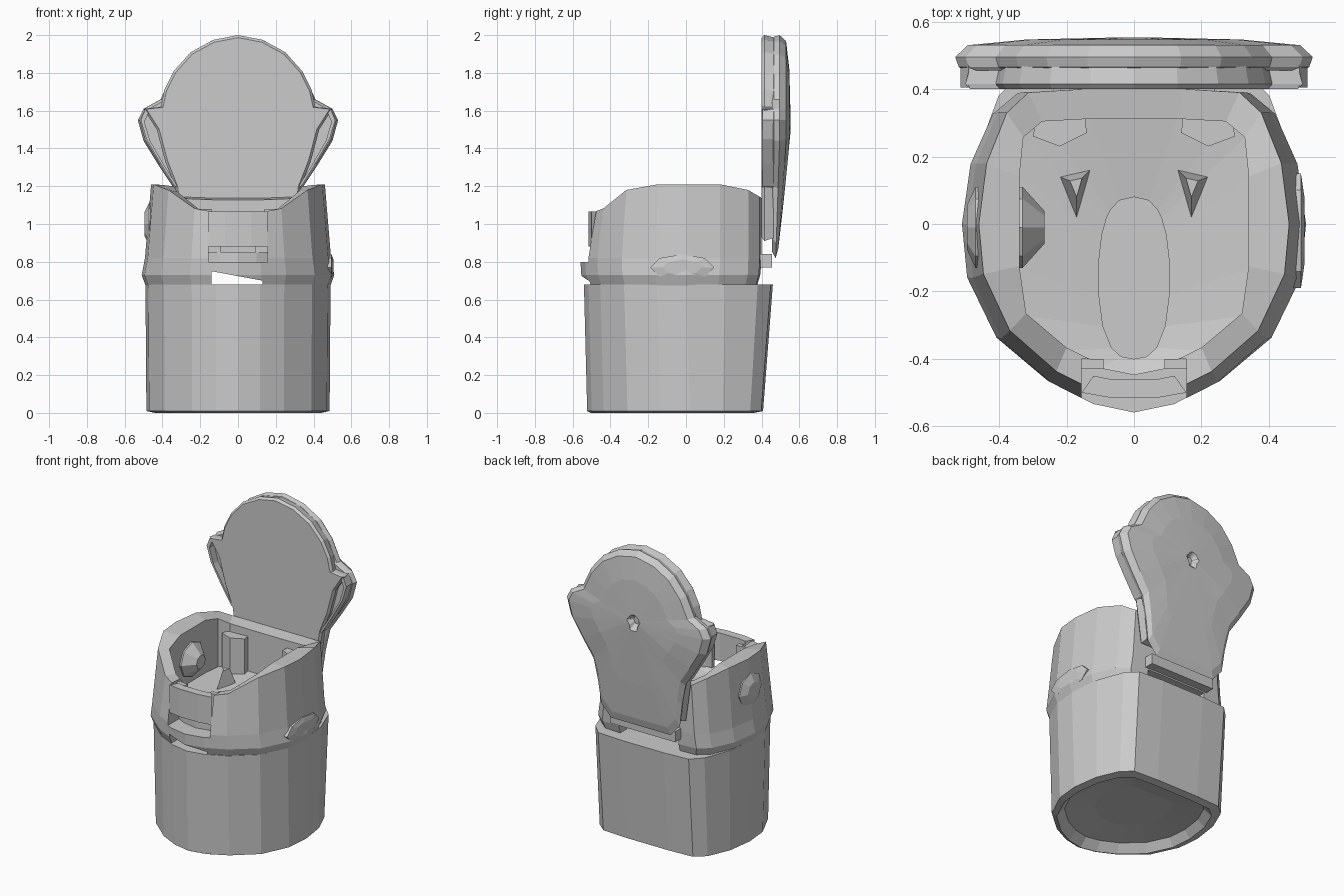
import bpy, bmesh, math
from mathutils import Vector

if "Cube" in bpy.data.objects:
    bpy.data.objects.remove(bpy.data.objects["Cube"])

grey = bpy.data.materials.new("light grey")
grey.diffuse_color = (0.6, 0.6, 0.6, 1)
grey.use_nodes = True
grey.node_tree.nodes["Principled BSDF"].inputs["Base Color"].default_value = grey.diffuse_color


def finish(name, bm):
    bmesh.ops.recalc_face_normals(bm, faces=bm.faces)
    me = bpy.data.meshes.new(name)
    bm.to_mesh(me)
    bm.free()
    me.materials.append(grey)
    ob = bpy.data.objects.new(name, me)
    bpy.context.collection.objects.link(ob)
    return ob


def loft(name, rings, closed=False):
    """Skin equal-sized rings of points; cap the ends, or join last to first."""
    bm = bmesh.new()
    vs = [[bm.verts.new(p) for p in r] for r in rings]
    n = len(rings[0])
    for k in range(len(vs) if closed else len(vs) - 1):
        a, b = vs[k], vs[(k + 1) % len(vs)]
        for i in range(n):
            j = (i + 1) % n
            bm.faces.new((a[i], a[j], b[j], b[i]))
    if not closed:
        bm.faces.new(vs[0])
        bm.faces.new(vs[-1])
    return finish(name, bm)


def box(name, x, y, z):
    ring = lambda h: [(x[0], y[0], h), (x[1], y[0], h), (x[1], y[1], h), (x[0], y[1], h)]
    return loft(name, [ring(z[0]), ring(z[1])])


def cut(ob, cutter):
    cutter.hide_render = True
    cutter.hide_viewport = True
    cutter.display_type = 'WIRE'
    m = ob.modifiers.new(cutter.name, 'BOOLEAN')
    m.object = cutter
    m.operation = 'DIFFERENCE'
    m.solver = 'EXACT'


def mirrored(half):
    """Close a half outline that starts and ends on the centre line."""
    return half + [(-x, y) for x, y in reversed(half[1:-1])]


# Plan outline shared by body and collar, front to back
plan = mirrored([(0, -.56), (.12, -.535), (.25, -.47), (.40, -.34), (.485, -.16),
                 (.50, 0), (.475, .18), (.41, .33), (.34, .39), (.16, .40), (0, .40)])


def plan_ring(z, sx=1, sy=1, dy=0):
    return [(x * sx, y * sy + dy, z) for x, y in plan]


# Lower body with a shallow recess underneath
loft("lower_body", [
    plan_ring(.07, .45, .45), plan_ring(.05, .8, .8), plan_ring(.0, .88, .9),
    plan_ring(.01, .97, .97, .02),
    [(x * .98, y * (.965 if y < 0 else 1.15), .68) for x, y in plan]])


# Collar: thick ring with a rim that dips at the front and back
def rim(y):
    if y < -.3:
        return max(1.06, 1.21 - (-.3 - y) * .75)
    return 1.21 - max(0, y - .28) * .6


def inner(z, top=False):
    return [(max(-.34, min(.34, x * .8)), y * .78, rim(y) - .01 if top else z) for x, y in plan]


collar = loft("collar", [
    plan_ring(.675, .98, .95), plan_ring(.73, 1.02, .99), plan_ring(.82, .985, 1),
    [(x * .92, y * (.93 if y < 0 else 1), rim(y)) for x, y in plan],
    inner(0, True), inner(.675)], closed=True)

# Openings in the collar: front latch recess, front wedge gap, back gap
cut(collar, box("latch_cutter", (-.155, .155), (-.7, -.40), (.80, 1.3)))
wedge = [(-.14, .66), (-.14, .75), (.13, .70), (.13, .66)]
cut(collar, loft("front_gap_cutter", [[(x, y, z) for x, z in wedge] for y in (-.7, -.3)]))
cut(collar, box("back_gap_cutter", (-.22, .22), (.2, .6), (.66, .76)))

# Latch panel with side tabs in the front recess
curve = [(-.155, -.50), (-.07, -.515), (.07, -.515), (.155, -.50),
         (.12, -.45), (.07, -.46), (-.07, -.46), (-.12, -.45)]
loft("latch_panel", [[(x, y, z) for x, y in curve] for z in (.88, 1.065)])
for s in (-1, 1):
    box("latch_tab", sorted((s * .09, s * .155)), (-.43, -.40), (.85, 1.05))

# Inner tray with an oval slot
slot = []
for x, y in plan:
    a = math.atan2(y + .08, x)
    c, s = math.cos(a), math.sin(a)
    slot.append((math.copysign(abs(c) ** .75, c) * .105, -.16 + .24 * math.copysign(abs(s) ** .85, s)))
tray_out = lambda z: [(max(-.35, min(.35, x * .82)), y * .8, z) for x, y in plan]
loft("inner_tray", [tray_out(.76), tray_out(.85),
                    [(x, y, .82) for x, y in slot], [(x, y, .76) for x, y in slot]], closed=True)

# Posts at the back corners and small ridges on the tray
for s in (-1, 1):
    loft("corner_post", [
        [(s * .14, .27, z), (s * .22, .23, z), (s * .30, .26, z), (s * .28, .35, z), (s * .15, .36, z)]
        for z in (.80, 1.08)])
    ridge = [(s * .13, .16), (s * .22, .14), (s * .17, .02)]
    loft("tray_ridge", [[(x, y, .83) for x, y in ridge],
                        [(s * .17 + (x - s * .17) * .4, .12 + (y - .12) * .4, .93) for x, y in ridge]])


# Round side button passing through the left wall, and a low grip on the right
def button(name, stations, cy, cz, ry, rz, n=8):
    loft(name, [[(x, cy + ry * k * math.cos(2 * math.pi * i / n),
                  cz + rz * k * math.sin(2 * math.pi * i / n)) for i in range(n)]
                for x, k in stations])


button("side_button", [(-.495, .55), (-.47, 1), (-.33, 1), (-.265, .4)], -.01, 1.0, .12, .115)
button("side_grip", [(.46, 1), (.495, 1), (.505, .6)], -.02, .77, .17, .07)

# Lid, standing upright at the back: front plate and domed back shell
front_half = [(0, 2.0), (.13, 1.975), (.25, 1.91), (.34, 1.81), (.39, 1.71), (.41, 1.62),
              (.50, 1.61), (.43, 1.50), (.385, 1.33), (.33, 1.19), (.31, 1.05), (.29, .91), (0, .91)]
back_half = [(0, 2.0), (.14, 1.97), (.26, 1.90), (.35, 1.79), (.41, 1.66), (.50, 1.61),
             (.53, 1.55), (.50, 1.44), (.42, 1.31), (.34, 1.19), (.31, 1.05), (.29, .90),
             (.22, .82), (0, .82)]


def lid_ring(outline, y, k, bulge=0):
    cz = 1.55
    pts = []
    for x, z in outline:
        pz = cz + (z - cz) * k
        lean = max(0, min(1, (pz - .82) / .6))
        pts.append((x * k, y + bulge * lean, pz))
    return pts


front, back = mirrored(front_half), mirrored(back_half)
loft("lid_front_plate", [lid_ring(front, .40, .97), lid_ring(front, .415, 1), lid_ring(front, .47, .97)])
loft("lid_back_shell", [lid_ring(back, .455, .95), lid_ring(back, .465, .98),
                        lid_ring(back, .475, 1, .02), lid_ring(back, .485, .93, .045),
                        lid_ring(back, .487, .6, .06), lid_ring(back, .49, .09, .063),
                        lid_ring(back, .47, .04, .05)])

# Curved ear rims on both sides of the lid
ear = [(.49, 1.61), (.515, 1.55), (.485, 1.45), (.41, 1.32), (.335, 1.20)]
for s in (-1, 1):
    loft("lid_ear_rim", [[(s * x, .405, z), (s * (x - .02), .405, z - .01),
                          (s * (x - .02), .48, z - .01), (s * x, .48, z)] for x, z in ear])

# Hinge bar below the lid
box("hinge_bar", (-.24, .24), (.38, .455), (.77, .84))
